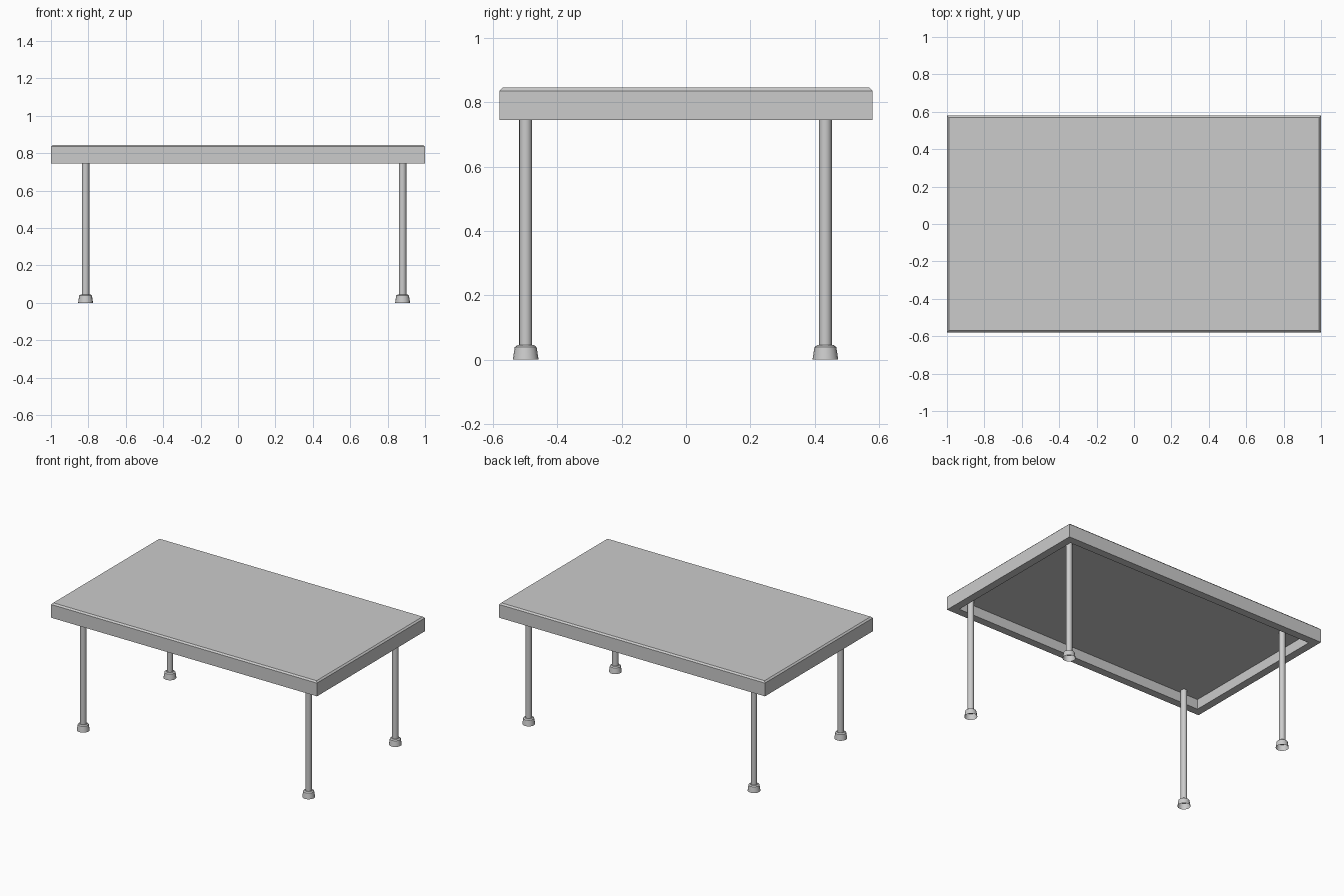
import bpy, bmesh
from math import cos, sin, tau

if "Cube" in bpy.data.objects:
    bpy.data.objects.remove(bpy.data.objects["Cube"])

HX, HY = 1.0, 0.58                      # half size of the top
LEGS = [(x, y) for x in (-0.815, 0.88) for y in (-0.498, 0.433)]


def make(name, bm):
    bmesh.ops.recalc_face_normals(bm, faces=bm.faces)
    me = bpy.data.meshes.new(name)
    bm.to_mesh(me)
    bm.free()
    ob = bpy.data.objects.new(name, me)
    bpy.context.collection.objects.link(ob)
    return ob


def skin(bm, rings, cap_start, cap_end):
    """Bridge matching loops of points, optionally capping the ends."""
    loops = [[bm.verts.new(p) for p in r] for r in rings]
    n = len(loops[0])
    for a, b in zip(loops, loops[1:]):
        for i in range(n):
            j = (i + 1) % n
            bm.faces.new((a[i], a[j], b[j], b[i]))
    if cap_start:
        bm.faces.new(loops[0])
    if cap_end:
        bm.faces.new(loops[-1])


def rect(inset, z):
    x, y = HX - inset, HY - inset
    return [(-x, -y, z), (x, -y, z), (x, y, z), (-x, y, z)]


def circle(cx, cy, r, z, n=16):
    return [(cx + r * cos(tau * i / n), cy + r * sin(tau * i / n), z)
            for i in range(n)]


# Table top: recessed underside, rim, chamfered upper edge
bm = bmesh.new()
skin(bm, [rect(0.053, 0.812), rect(0.053, 0.745), rect(0, 0.745),
          rect(0, 0.835), rect(0.01, 0.845)], True, True)
make("table_top", bm)

for k, (x, y) in enumerate(LEGS, 1):
    # Round leg running up into the recess
    bm = bmesh.new()
    skin(bm, [circle(x, y, 0.02, 0.03), circle(x, y, 0.02, 0.812)], True, False)
    leg = make(f"leg_{k}", bm)

    # Tapered foot cap, open below
    bm = bmesh.new()
    profile = [(0.04, 0.0), (0.034, 0.039), (0.026, 0.045), (0.019, 0.045)]
    skin(bm, [circle(x, y, r, z) for r, z in profile], False, False)
    foot = make(f"foot_{k}", bm)

    # Smooth round sides, sharp edges kept
    bpy.ops.object.select_all(action='DESELECT')
    for ob in (leg, foot):
        ob.select_set(True)
    bpy.context.view_layer.objects.active = leg
    bpy.ops.object.shade_smooth_by_angle(angle=0.5)
